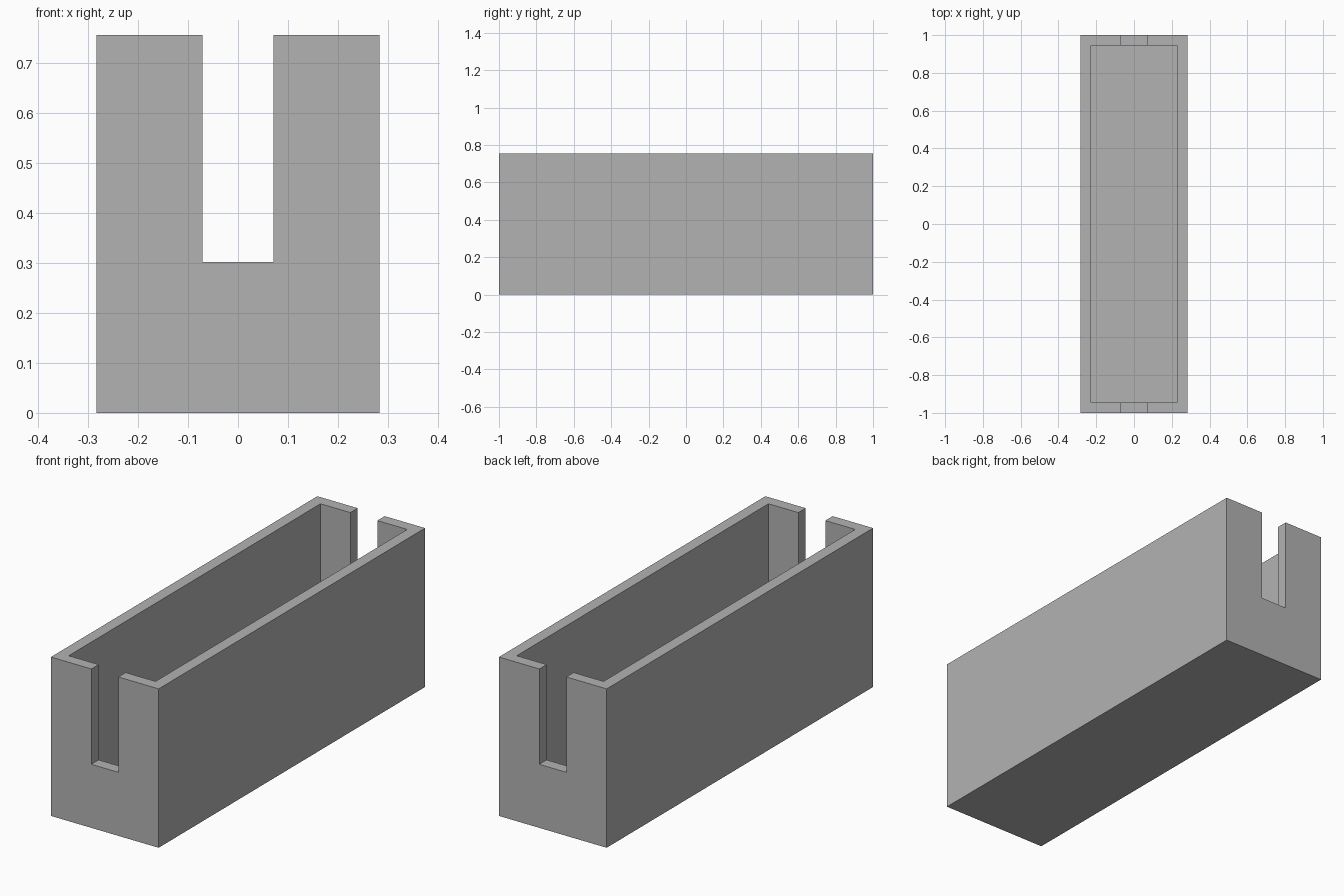
import bpy

cube = bpy.data.objects.get("Cube")
if cube:
    bpy.data.objects.remove(cube, do_unlink=True)

WIDTH, LENGTH, HEIGHT = 0.566, 2.0, 0.755
WALL = 0.055
SLOT_WIDTH, SLOT_BOTTOM = 0.142, 0.302

grey = bpy.data.materials.new("plain_grey")
grey.use_nodes = True
grey.diffuse_color = (0.45, 0.45, 0.45, 1)
grey.node_tree.nodes["Principled BSDF"].inputs["Base Color"].default_value = grey.diffuse_color


def box(name, width, length, bottom, top):
    """Box centred on x and y, between two heights."""
    bpy.ops.mesh.primitive_cube_add(size=1, location=(0, 0, (bottom + top) / 2))
    obj = bpy.context.object
    obj.name = name
    obj.scale = (width, length, top - bottom)
    bpy.ops.object.transform_apply(location=True, rotation=False, scale=True)
    obj.data.materials.append(grey)
    return obj


def cut(target, cutter):
    """Subtract the cutter, then discard it."""
    cutter.hide_render = True
    mod = target.modifiers.new("cut", "BOOLEAN")
    mod.operation = "DIFFERENCE"
    mod.solver = "EXACT"
    mod.object = cutter
    bpy.context.view_layer.objects.active = target
    bpy.ops.object.modifier_apply(modifier=mod.name)
    bpy.data.objects.remove(cutter, do_unlink=True)


# Solid body, hollowed into an open trough
trough = box("trough", WIDTH, LENGTH, 0, HEIGHT)
cut(trough, box("cavity_cutter", WIDTH - 2 * WALL, LENGTH - 2 * WALL, WALL, HEIGHT + 0.1))

# One long cutter opens the slot in both end walls
cut(trough, box("slot_cutter", SLOT_WIDTH, LENGTH + 0.2, SLOT_BOTTOM, HEIGHT + 0.2))
